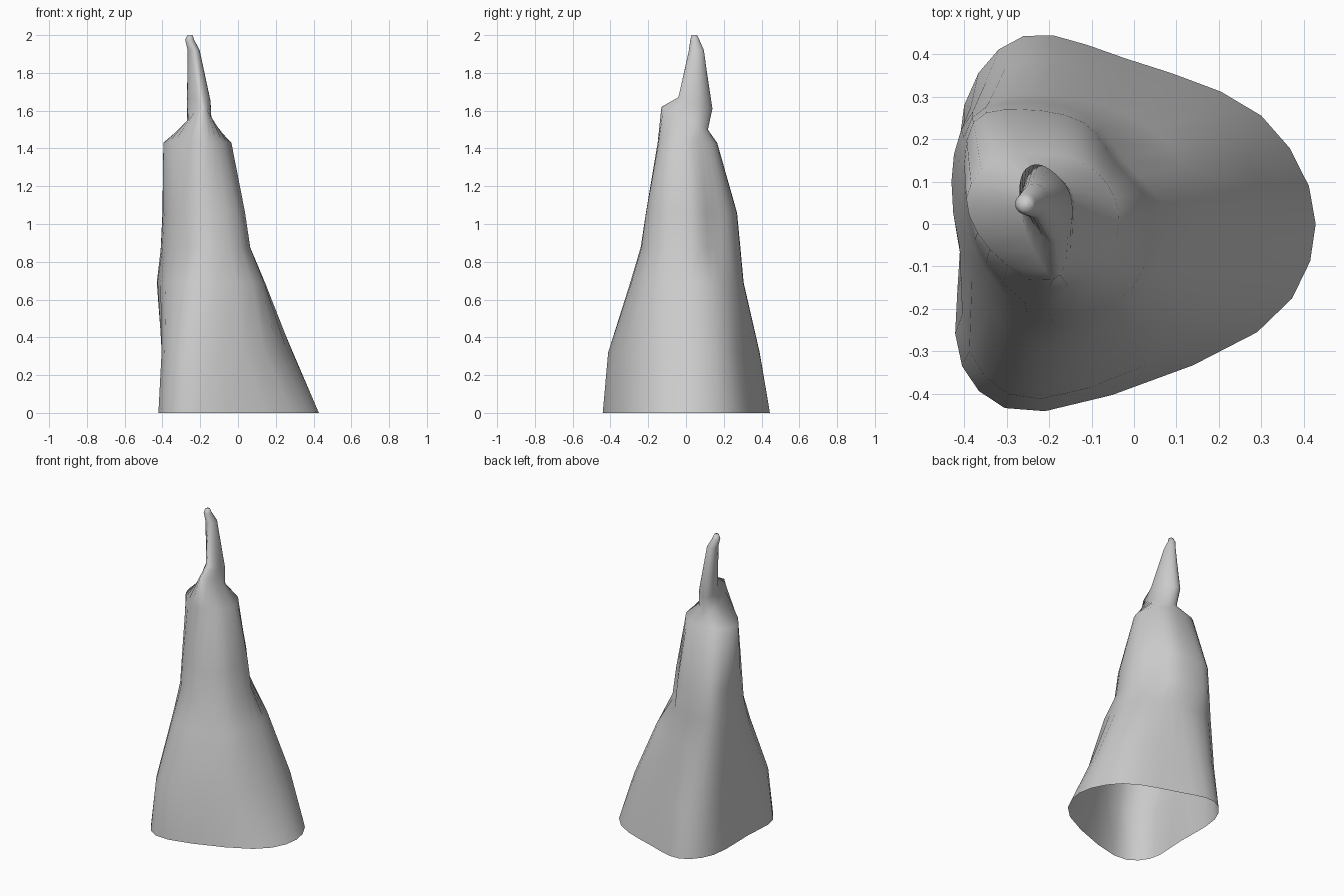
import bpy
import bmesh
import math

if "Cube" in bpy.data.objects:
    bpy.data.objects.remove(bpy.data.objects["Cube"])

STEPS = 3  # surface columns per control point


def loop_points(ctrl):
    """Closed Catmull-Rom outline through the control points."""
    n, out = len(ctrl), []
    for i in range(n):
        a, b, c, d = (ctrl[(i + j) % n] for j in (-1, 0, 1, 2))
        for s in range(STEPS):
            t = s / STEPS
            out.append(tuple(
                0.5 * (2 * q + (r - p) * t + (2 * p - 5 * q + 4 * r - w) * t * t
                       + (3 * q - p - 3 * r + w) * t ** 3)
                for p, q, r, w in zip(a, b, c, d)))
    return out


def circle(cx, cy, rx, ry):
    return [(cx + rx * math.cos(i * math.tau / 9), cy + ry * math.sin(i * math.tau / 9))
            for i in range(9)]


def blend(a, b, t):
    return [(p[0] + (q[0] - p[0]) * t, p[1] + (q[1] - p[1]) * t) for p, q in zip(a, b)]


# Outlines run east, north-east, north, north-west, west x2, south-west, south, south-east
hem = [(.428, 0), (.30, .255), (-.02, .39), (-.26, .443), (-.40, .28),
       (-.41, -.06), (-.405, -.335), (-.21, -.441), (.29, -.255)]
skirt = [(.288, 0), (.228, .22), (-.03, .34), (-.245, .39), (-.385, .275),
         (-.4, .0), (-.388, -.3), (-.22, -.412), (.14, -.265)]
waist = [(.143, .02), (.085, .185), (-.06, .275), (-.235, .305), (-.38, .265),
         (-.43, .1), (-.382, -.13), (-.21, -.295), (.075, -.205)]
bust = [(.065, .03), (-.025, .15), (-.11, .255), (-.26, .288), (-.382, .25),
        (-.408, .08), (-.355, -.1), (-.19, -.24), (.015, -.165)]
chest = [(.037, .03), (-.04, .14), (-.12, .24), (-.265, .27), (-.378, .24),
         (-.398, .08), (-.348, -.09), (-.2, -.212), (-.005, -.155)]
shoulder = [(-.035, 0), (-.06, .09), (-.13, .15), (-.22, .165), (-.33, .15),
            (-.395, .06), (-.34, -.06), (-.2, -.15), (-.08, -.1)]
neck = [(-.14, .03), (-.15, .08), (-.18, .11), (-.22, .115), (-.25, .1),
        (-.27, .06), (-.25, -.03), (-.19, -.13), (-.15, -.06)]
spike_root = [(-.145, .04), (-.16, .09), (-.2, .13), (-.235, .14), (-.262, .12),
              (-.27, .07), (-.25, .02), (-.2, -.04), (-.155, -.02)]

# Each section: height, tilt toward the front, outline
sections = [
    (0, 0, hem), (.32, 0, skirt), (.69, 0, waist), (.875, 0, bust),
    (1.06, 0, chest), (1.43, 0, shoulder),
    (1.556, .49, neck), (1.657, .33, spike_root),
    (1.92, 0, circle(-.235, .055, .032, .04)),
    (1.975, 0, circle(-.256, .047, .024, .024)),
    (2.0, 0, circle(-.254, .044, .014, .015)),
]

# Draped body: one continuous skin, open at the hem
bm = bmesh.new()
rings = [[bm.verts.new((x, y, z - tilt * y)) for x, y in loop_points(ctrl)]
         for z, tilt, ctrl in sections]
for low, high in zip(rings, rings[1:]):
    for i in range(len(low)):
        j = (i + 1) % len(low)
        bm.faces.new((low[i], low[j], high[j], high[i]))
bm.faces.new(rings[-1])
for f in bm.faces:
    f.smooth = True
mesh = bpy.data.meshes.new("draped_cone")
bm.to_mesh(mesh)
bm.free()
obj = bpy.data.objects.new("draped_cone", mesh)
bpy.context.collection.objects.link(obj)
